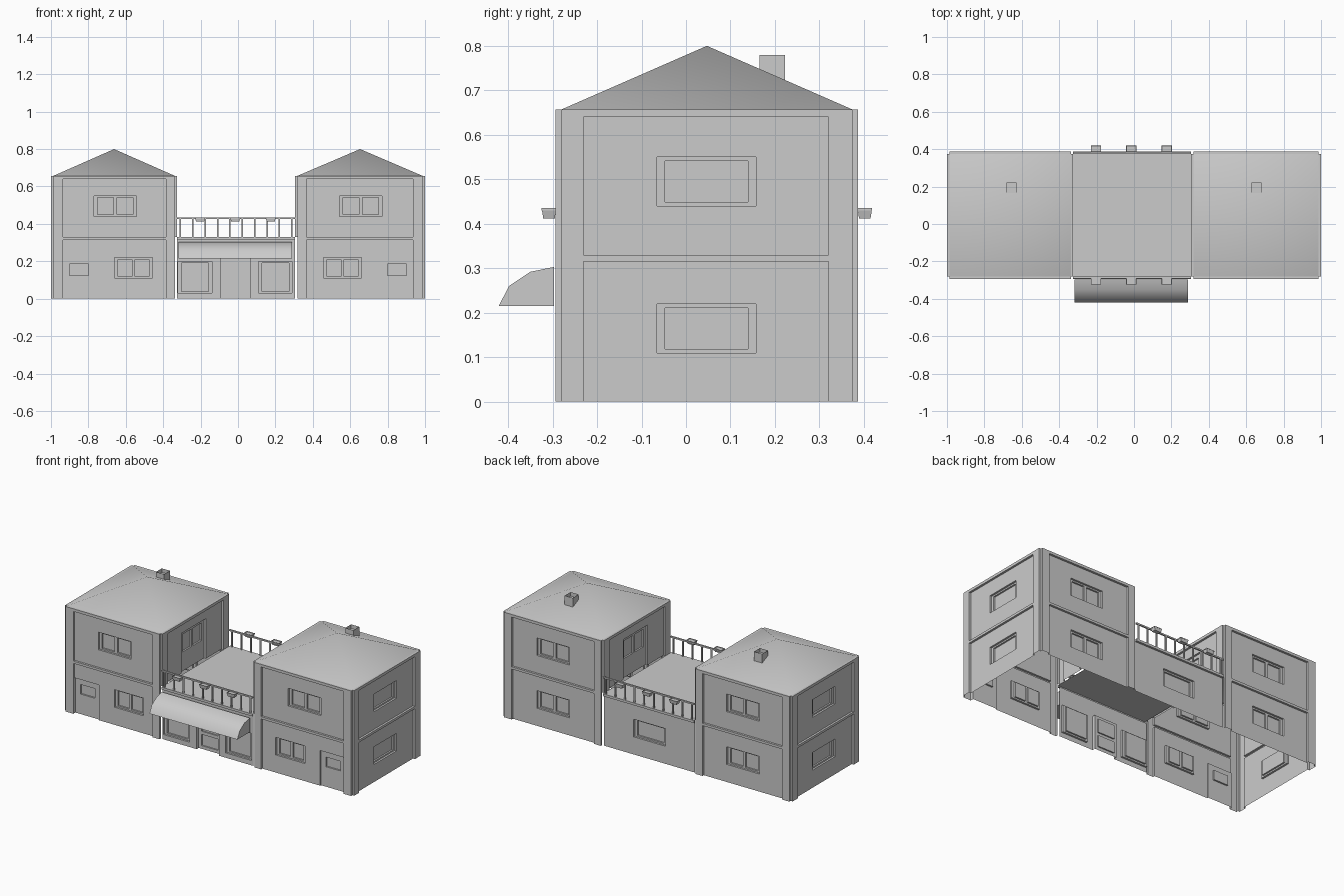
import bpy, bmesh

if "Cube" in bpy.data.objects:
    bpy.data.objects.remove(bpy.data.objects["Cube"])

Y0, Y1 = -0.293, 0.387      # outer front and back planes
N = 0.013                   # pilaster projection / corner notch
MID, TOP = 0.33, 0.657      # floor band and eaves heights
L, R = -0.325, 0.305        # inner edges of the two blocks


def finish(name, bm, smooth=False):
    me = bpy.data.meshes.new(name)
    for f in bm.faces:
        f.smooth = smooth
    bm.to_mesh(me)
    bm.free()
    ob = bpy.data.objects.new(name, me)
    bpy.context.collection.objects.link(ob)
    return ob


def frustum(name, x, y, z, w, d, h, taper=1.0, bm=None):
    """Box centred on x, y with its top at z + h; bottom scaled by taper."""
    bm = bm or bmesh.new()
    ring = [(-1, -1), (1, -1), (1, 1), (-1, 1)]
    a = [bm.verts.new((x + i * w / 2 * taper, y + j * d / 2 * taper, z)) for i, j in ring]
    b = [bm.verts.new((x + i * w / 2, y + j * d / 2, z + h)) for i, j in ring]
    bm.faces.new(a[::-1])
    top = bm.faces.new(b)
    for i in range(4):
        k = (i + 1) % 4
        bm.faces.new((a[i], a[k], b[k], b[i]))
    return bm, top


def relief(name, axis, sign, pos, u0, u1, z0, z1, rects, edge=N):
    """Single-skin wall: nested rectangles (u0, u1, z0, z1, depth) pressed into a plane."""
    rects = [(min(a, b), max(a, b), c, d, e) for a, b, c, d, e in rects]
    clean = lambda vals, lo, hi: sorted({round(v, 5) for v in vals if lo <= v <= hi})
    us = clean([u0, u1] + [v for r in rects for v in r[:2]], u0 - 1e-6, u1 + 1e-6)
    zs = clean([z0, z1] + [v for r in rects for v in r[2:4]], z0 - 1e-6, z1 + 1e-6)

    def depth(i, j):
        if j < 0:
            return None
        if i < 0 or i >= len(us) - 1 or j >= len(zs) - 1:
            return edge
        u, z, d = (us[i] + us[i + 1]) / 2, (zs[j] + zs[j + 1]) / 2, 0
        for a, b, c, e, dd in rects:
            if a < u < b and c < z < e:
                d = dd
        return d

    def pt(u, z, d):
        p = pos - sign * d
        return (u, p, z) if axis == 'y' else (p, u, z)

    bm = bmesh.new()
    quad = lambda *c: bm.faces.new([bm.verts.new(pt(*p)) for p in c])
    for i in range(-1, len(us) - 1):
        for j in range(-1, len(zs) - 1):
            d, inside = depth(i, j), i >= 0 and j >= 0
            if inside:
                quad((us[i], zs[j], d), (us[i + 1], zs[j], d),
                     (us[i + 1], zs[j + 1], d), (us[i], zs[j + 1], d))
            if j >= 0 and depth(i + 1, j) != d:
                e, u = depth(i + 1, j), us[i + 1]
                quad((u, zs[j], d), (u, zs[j], e), (u, zs[j + 1], e), (u, zs[j + 1], d))
            if inside and depth(i, j + 1) != d:
                e, z = depth(i, j + 1), zs[j + 1]
                quad((us[i], z, d), (us[i + 1], z, d), (us[i + 1], z, e), (us[i], z, e))
    bmesh.ops.remove_doubles(bm, verts=bm.verts, dist=1e-5)
    bmesh.ops.recalc_face_normals(bm, faces=bm.faces)
    k = 0 if axis == 'x' else 1
    if sum(f.normal[k] * f.calc_area() for f in bm.faces) * sign < 0:
        bmesh.ops.reverse_faces(bm, faces=bm.faces)
    return finish(name, bm)


def window(u0, u1, z0, z1, panes=2):
    u0, u1 = min(u0, u1), max(u0, u1)
    out, w = [(u0, u1, z0, z1, N + .012)], (u1 - u0 - .018 * (panes + 1)) / panes
    for i in range(panes):
        a = u0 + .018 + i * (w + .018)
        out.append((a, a + w, z0 + .009, z1 - .009, N + .022))
    return out


# Two corner blocks
for s, inner, side in ((-1, -L, "left"), (1, R, "right")):
    X = lambda t: s * (1 - t)
    W = 1 - inner
    lo, hi = sorted((X(N), X(W - N)))
    a, b = X(.065), X(W - .06)
    panels = [(a, b, 0, .315, N), (a, b, MID, .64, N)]
    upper = window(X(.23), X(.457), .44, .55)
    # front wall with street door and windows
    door = [(X(.065), X(.235), 0, .22, N + .008), (X(.10), X(.20), .125, .185, N + .018)]
    relief(side + "_front_wall", 'y', -1, Y0, lo, hi, 0, TOP,
           panels + upper + window(X(.34), X(.543), .11, .22) + door)
    # back wall
    relief(side + "_back_wall", 'y', 1, Y1, lo, hi, 0, TOP,
           panels + upper + window(X(.23), X(.457), .11, .22))
    # outer side wall
    sp = [(-.23, .32, 0, .315, N), (-.23, .32, MID, .64, N)]
    relief(side + "_outer_wall", 'x', s, s, Y0 + N, Y1 - N, 0, TOP,
           sp + window(-.065, .157, .44, .55, 1) + window(-.065, .157, .11, .22, 1))
    # terrace wall with terrace door
    relief(side + "_terrace_wall", 'x', -s, X(W), Y0 + N, Y1 - N, MID, TOP,
           [(-.23, .32, MID, .64, N), (-.075, .165, MID, .58, N + .012),
            (-.05, .04, .45, .56, N + .022), (.055, .14, .45, .56, N + .022)])
    # hipped roof
    bm = bmesh.new()
    base = [bm.verts.new((x, y, TOP)) for x, y in
            ((lo, Y0 + N), (hi, Y0 + N), (hi, Y1 - N), (lo, Y1 - N))]
    apex = bm.verts.new(((lo + hi) / 2, .047, .8))
    for i in range(4):
        bm.faces.new((base[i], base[(i + 1) % 4], apex))
    finish(side + "_roof", bm, True)
    # chimney with hollow top
    bm, top = frustum("chimney", X(.345), .194, .71, .056, .058, .07)
    bmesh.ops.inset_region(bm, faces=[top], thickness=.01)
    bmesh.ops.translate(bm, verts=top.verts, vec=(0, 0, -.025))
    finish(side + "_chimney", bm)

# Central shop front and back
relief("shop_front_wall", 'y', -1, Y0, L, R, 0, MID,
       [(L, R, 0, .315, N)] + window(-.32, -.14, .03, .2, 1) + window(.11, .29, .03, .2, 1)
       + [(-.09, .065, 0, .215, N + .02), (-.07, .045, .02, .09, N + .028),
          (-.07, .045, .11, .195, N + .028)])
relief("shop_back_wall", 'y', 1, Y1, L, R, 0, MID,
       [(L, R, 0, .315, N)] + window(-.12, .10, .11, .22, 1))

# Terrace deck
bm = bmesh.new()
bm.faces.new([bm.verts.new(p) for p in ((L, Y0 + N, MID), (R, Y0 + N, MID),
                                        (R, Y1 - N, MID), (L, Y1 - N, MID))])
finish("terrace_deck", bm)

# Awning
prof = [(-.297, .303), (-.35, .292), (-.398, .26), (-.421, .215), (-.297, .215)]
bm = bmesh.new()
ends = [[bm.verts.new((x, y, z)) for y, z in prof] for x in (-.318, .29)]
for e in ends:
    bm.faces.new(e)
for i in range(5):
    k = (i + 1) % 5
    bm.faces.new((ends[0][i], ends[0][k], ends[1][k], ends[1][i]))
bmesh.ops.recalc_face_normals(bm, faces=bm.faces)
aw = finish("awning", bm)
for f in aw.data.polygons:
    f.use_smooth = f.normal.y < -.05 and abs(f.normal.x) < .5

# Railings and flower boxes
for name, y, out in (("front", -.286, -1), ("back", .380, 1)):
    bm, _ = frustum("rail", (L + R) / 2, y, .426, R - L, .009, .009)
    for i in range(10):
        frustum("post", -.308 + i * .0662, y, MID, .008, .008, .098, bm=bm)
    finish(name + "_railing", bm)
    bm = bmesh.new()
    for x in (-.203, -.015, .175):
        _, top = frustum("box", x, y + out * .022, .412, .055, .033, .023, .78, bm)
        bmesh.ops.inset_region(bm, faces=[top], thickness=.004)
        bmesh.ops.translate(bm, verts=top.verts, vec=(0, 0, -.005))
    finish(name + "_flower_boxes", bm)
